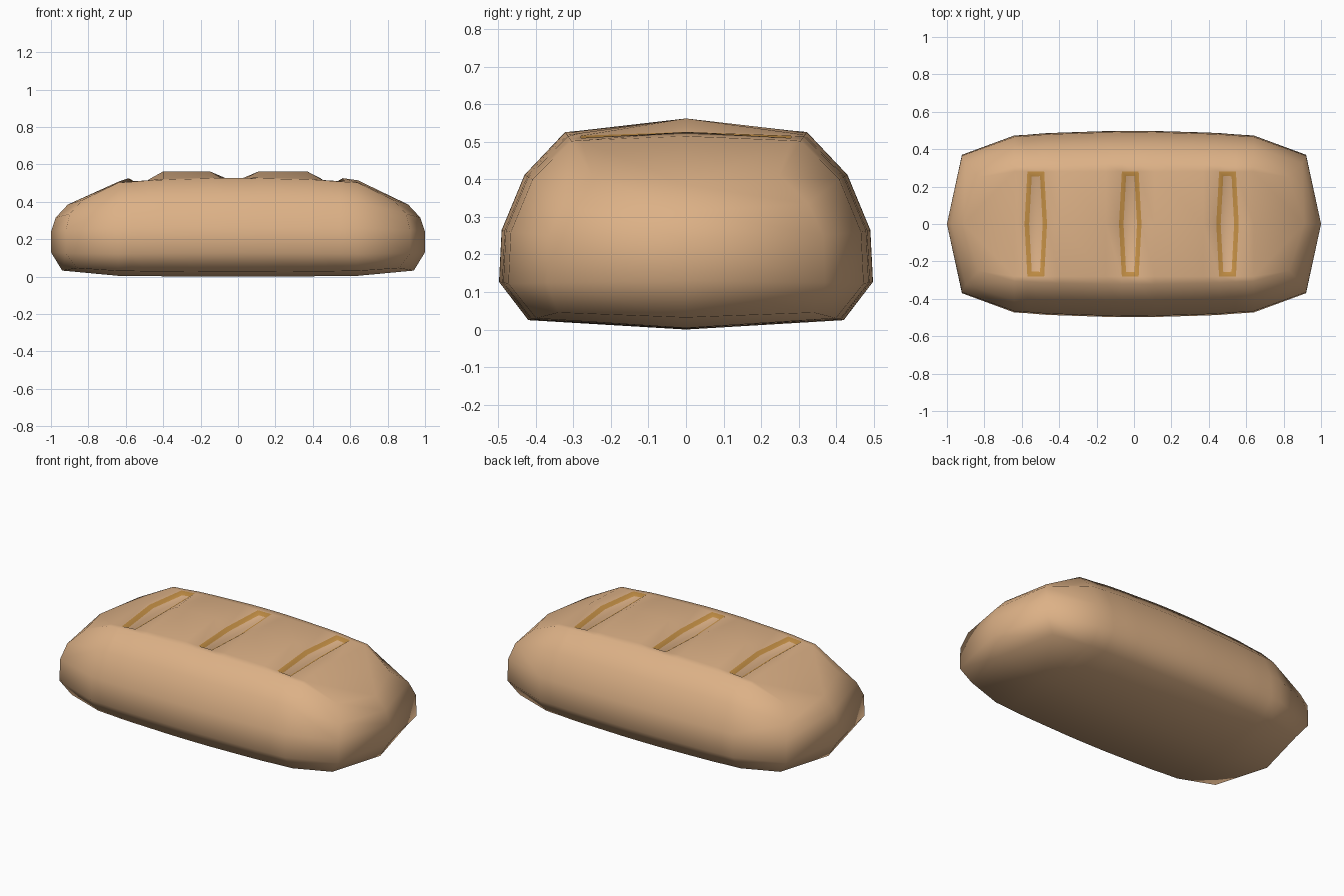
import bpy, bmesh

if "Cube" in bpy.data.objects:
    bpy.data.objects.remove(bpy.data.objects["Cube"])

def material(name, rgb):
    m = bpy.data.materials.new(name)
    m.diffuse_color = (*rgb, 1)
    m.use_nodes = True
    m.node_tree.nodes["Principled BSDF"].inputs["Base Color"].default_value = m.diffuse_color
    return m

bm = bmesh.new()
SLITS = (-0.525, -0.02, 0.5)
# side levels: (y, z at middle, z at shoulder)
SIDE = [(0.42, 0.025, 0.03), (0.498, 0.127, 0.122), (0.491, 0.265, 0.26),
        (0.43, 0.412, 0.40), (0.322, 0.526, 0.502)]
# end levels: corner (x, y, z) and middle (x, z)
CORNER = [(0.86, 0.34, 0.045), (0.92, 0.37, 0.125), (0.92, 0.365, 0.25),
          (0.90, 0.325, 0.335), (0.83, 0.25, 0.41)]
TIP = [(0.94, 0.032), (1.0, 0.13), (1.0, 0.24), (0.975, 0.315), (0.91, 0.385)]

# columns along the loaf: x at middle, x at slit ends, crown height
cols = [(-0.64, -0.64, 0.507)]
for i, c in enumerate(SLITS):
    cols += [(c - 0.06, c - 0.045, 0.526), (c + 0.06, c + 0.045, 0.526)]
    if i < 2:
        a, b = ((-0.4, -0.15), (0.11, 0.37))[i]
        cols += [(a, a, 0.562), (b, b, 0.562)]
cols.append((0.64, 0.64, 0.515))

# cross-sections, going round from bottom centre up the +y side and down the -y side
rings = []
for xm, xe, crown in cols:
    t = (abs(xm) / 0.64) ** 2
    s = 1 - 0.05 * t
    half = [(xe, y * s, a + (b - a) * t) for y, a, b in SIDE]
    rim = half[-1][2]
    slit_z = rim + (crown - rim) * 0.12
    pts = [(xm, 0, 0.004 * t)] + half + [(xe, 0.28, slit_z), (xm, 0, crown), (xe, -0.28, slit_z)]
    pts += [(x, -y, z) for x, y, z in reversed(half)]
    rings.append([bm.verts.new(p) for p in pts])

slit_faces = []
n = len(rings[0])
for r, q in zip(rings, rings[1:]):
    is_slit = any(abs((r[0].co.x + q[0].co.x) / 2 - c) < 0.01 for c in SLITS)
    for i in range(n):
        j = (i + 1) % n
        f = bm.faces.new((r[i], q[i], q[j], r[j]))
        if is_slit and i in (6, 7):
            slit_faces.append(f)

# rounded ends
for sx, r in ((-1, rings[0]), (1, rings[-1])):
    left = [bm.verts.new((sx * x, y, z)) for x, y, z in CORNER]
    right = [bm.verts.new((sx * x, -y, z)) for x, y, z in CORNER]
    tip = [bm.verts.new((sx * x, 0, z)) for x, z in TIP]
    strips = [r[1:6], left, tip, right, [r[n - k] for k in range(1, 6)]]
    for a, b in zip(strips, strips[1:]):
        for k in range(4):
            bm.faces.new((a[k], b[k], b[k + 1], a[k + 1]))
    for side, edge, rim, mid in ((left, r[1], r[5], r[6]), (right, r[n - 1], r[9], r[8])):
        bm.faces.new((r[0], edge, side[0], tip[0]))
        bm.faces.new((rim, mid, side[4]))
        bm.faces.new((mid, r[7], tip[4], side[4]))

bmesh.ops.recalc_face_normals(bm, faces=bm.faces)

# scored slits with golden walls
walls = bmesh.ops.inset_region(bm, faces=slit_faces, thickness=0.024, depth=-0.015,
                               use_even_offset=True)["faces"]
for f in walls:
    f.material_index = 1

mesh = bpy.data.meshes.new("bread_loaf")
bm.to_mesh(mesh)
bm.free()
mesh.materials.append(material("crust", (0.72, 0.44, 0.24)))
mesh.materials.append(material("golden_slit", (0.56, 0.28, 0.06)))
loaf = bpy.data.objects.new("bread_loaf", mesh)
bpy.context.collection.objects.link(loaf)
bpy.context.view_layer.objects.active = loaf
loaf.select_set(True)
bpy.ops.object.shade_smooth_by_angle(angle=1.2)
